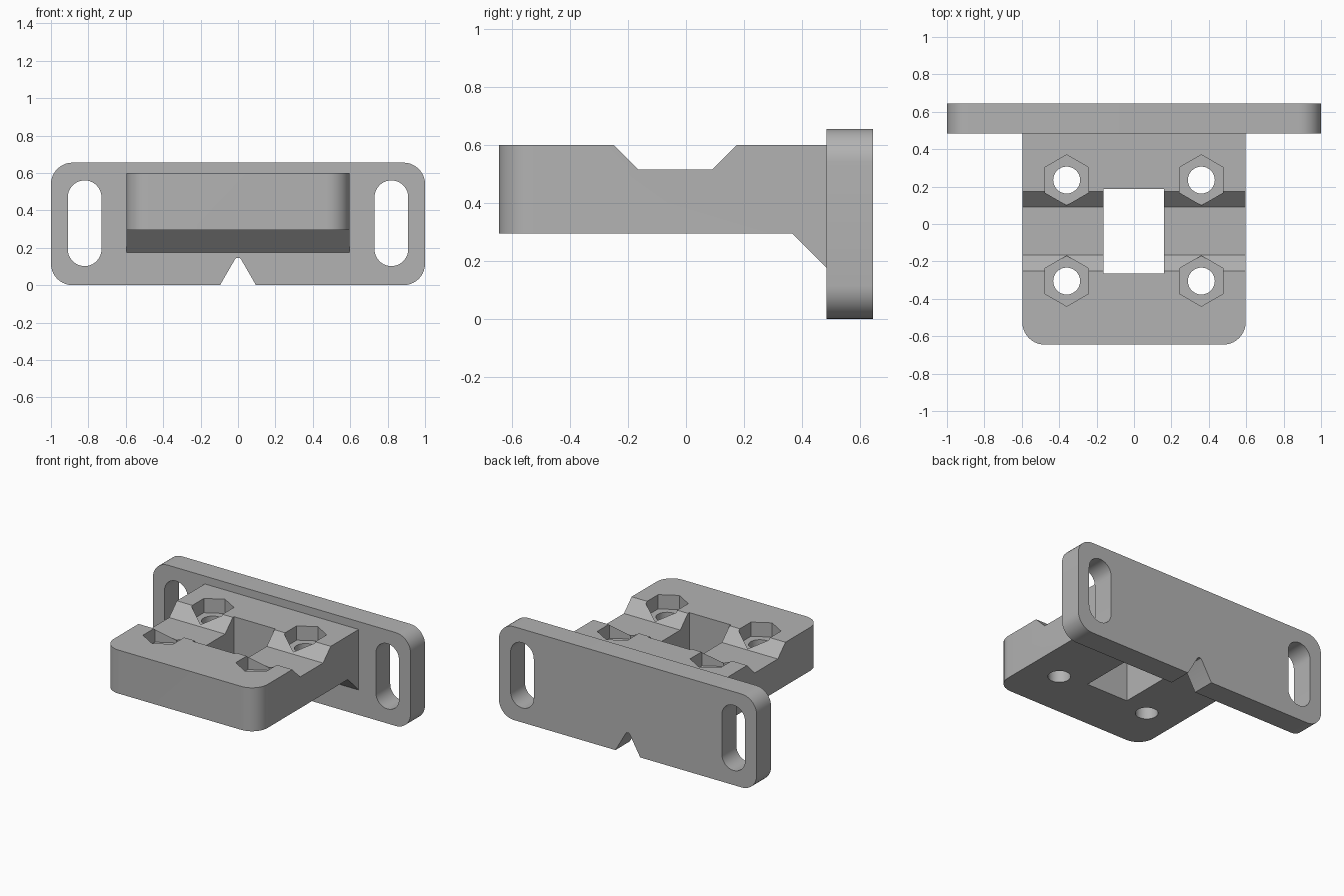
import bpy, bmesh
from math import sin, cos, pi, radians
from mathutils import Vector

cube = bpy.data.objects.get("Cube")
if cube:
    bpy.data.objects.remove(cube, do_unlink=True)

grey = bpy.data.materials.new("light grey plastic")
grey.use_nodes = True
colour = (0.45, 0.45, 0.45, 1)
grey.diffuse_color = colour
grey.node_tree.nodes["Principled BSDF"].inputs["Base Color"].default_value = colour

AXES = {"x": lambda u, v, d: (d, u, v),
        "y": lambda u, v, d: (u, d, v),
        "z": lambda u, v, d: (u, v, d)}


def prism(name, outline, axis, start, end):
    """Extrude a flat outline along an axis."""
    bm = bmesh.new()
    place = AXES[axis]
    base = bm.faces.new([bm.verts.new(place(u, v, start)) for u, v in outline])
    grown = bmesh.ops.extrude_face_region(bm, geom=[base])["geom"]
    shift = Vector(place(0, 0, end - start))
    bmesh.ops.translate(bm, vec=shift, verts=[g for g in grown if isinstance(g, bmesh.types.BMVert)])
    bmesh.ops.recalc_face_normals(bm, faces=bm.faces)
    mesh = bpy.data.meshes.new(name)
    bm.to_mesh(mesh)
    bm.free()
    mesh.materials.append(grey)
    obj = bpy.data.objects.new(name, mesh)
    bpy.context.collection.objects.link(obj)
    return obj


def ring(cx, cy, r, count, turn=0):
    return [(cx + r * cos(turn + 2 * pi * i / count), cy + r * sin(turn + 2 * pi * i / count))
            for i in range(count)]


def rounded(u0, u1, v0, v1, radii, steps=10):
    """Rectangle with corner radii: low-low, high-low, high-high, low-high."""
    corners = [(u0, v0, 1, 1), (u1, v0, -1, 1), (u1, v1, -1, -1), (u0, v1, 1, -1)]
    points = []
    for k, ((u, v, su, sv), r) in enumerate(zip(corners, radii)):
        if r == 0:
            points.append((u, v))
            continue
        for i in range(steps + 1):
            a = pi + (k + i / steps) * pi / 2
            points.append((u + su * r + r * cos(a), v + sv * r + r * sin(a)))
    return points


def apply_modifier(obj, kind, **settings):
    mod = obj.modifiers.new(kind.title(), kind)
    for key, value in settings.items():
        setattr(mod, key, value)
    bpy.ops.object.select_all(action="DESELECT")
    bpy.context.view_layer.objects.active = obj
    obj.select_set(True)
    bpy.ops.object.modifier_apply(modifier=mod.name)


def combine(obj, other, operation="DIFFERENCE"):
    other.hide_render = True
    apply_modifier(obj, "BOOLEAN", operation=operation, solver="EXACT", object=other)
    bpy.data.objects.remove(other, do_unlink=True)


# Clamp block: side profile with channel and sloped gusset, trimmed to round front corners
block = prism("clamp_block", [(-0.645, 0.295), (0.365, 0.295), (0.485, 0.175), (0.55, 0.175),
                              (0.55, 0.6), (0.175, 0.6), (0.09, 0.515), (-0.165, 0.515),
                              (-0.25, 0.6), (-0.645, 0.6)], "x", -0.597, 0.597)
trim = prism("corner_trim", rounded(-0.597, 0.597, -0.645, 0.7, (0.12, 0.12, 0, 0)), "z", 0, 1)
combine(block, trim, "INTERSECT")

# Mounting plate
plate = prism("bracket", rounded(-1, 1, 0, 0.655, (0.115,) * 4), "y", 0.485, 0.645)
combine(plate, block, "UNION")

# Slots at both ends of the plate
for x in (-0.82, 0.82):
    combine(plate, prism("slot_cutter", rounded(x - 0.09, x + 0.09, 0.102, 0.56, (0.0899,) * 4), "y", 0.4, 0.7))

# V notch with a blunt tip in the lower edge
notch = [(-0.125, -0.05), (0.125, -0.05), (0.017, 0.137), (0.008, 0.146), (-0.008, 0.146), (-0.017, 0.137)]
combine(plate, prism("notch_cutter", notch, "y", 0.4, 0.7))

# Central window
combine(plate, prism("window_cutter", rounded(-0.163, 0.16, -0.265, 0.188, (0,) * 4), "z", 0.1, 0.8))

# Bolt holes with hexagonal nut pockets
for x in (-0.36, 0.36):
    for y in (-0.305, 0.235):
        combine(plate, prism("pocket_cutter", ring(x, y, 0.135, 6, pi / 2), "z", 0.5, 0.8))
        combine(plate, prism("bolt_cutter", ring(x, y, 0.072, 32), "z", 0.1, 0.8))

bpy.context.view_layer.objects.active = plate
plate.select_set(True)
bpy.ops.object.shade_smooth_by_angle(angle=radians(25))
